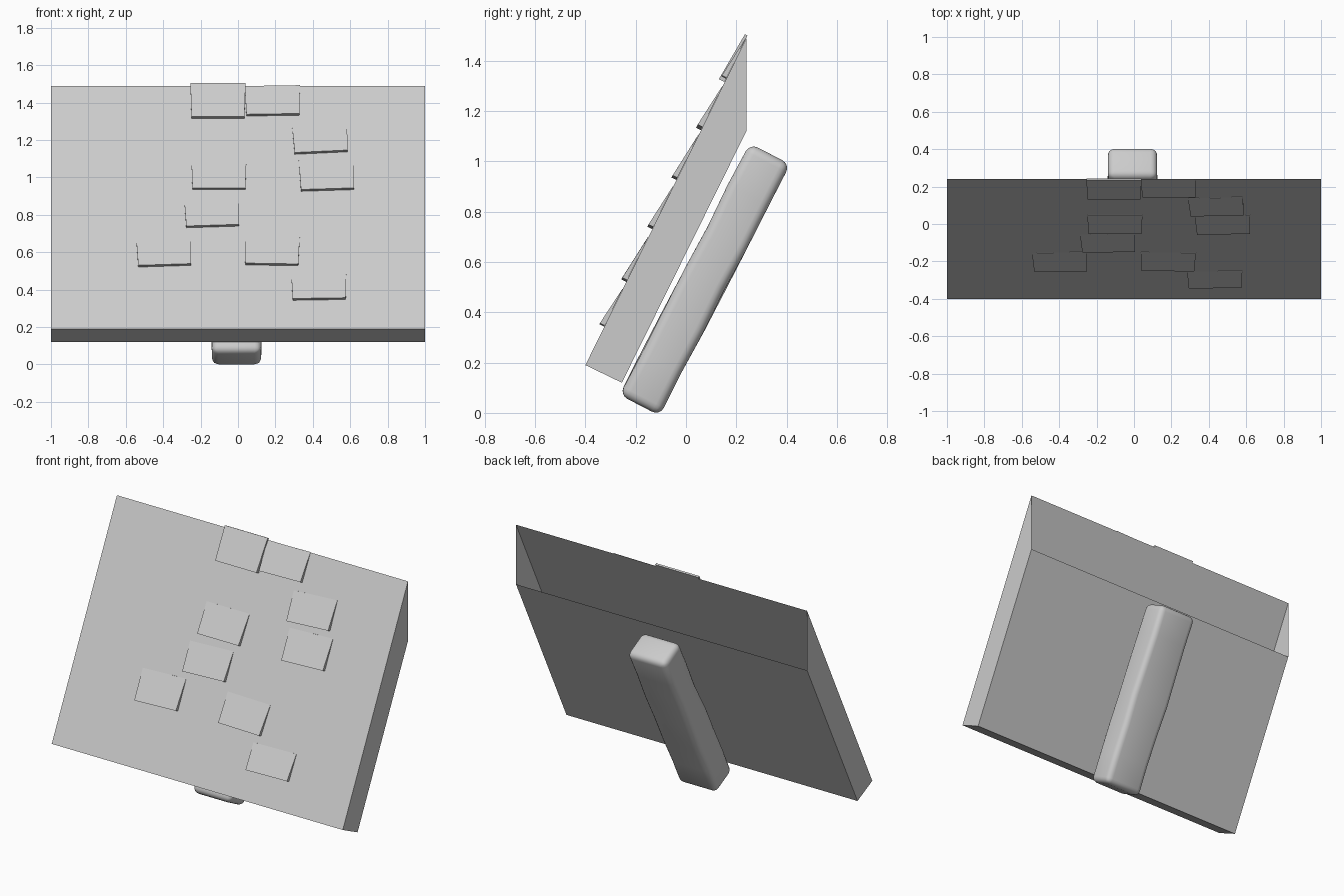
import bpy, bmesh, math, random
from mathutils import Vector, Matrix

random.seed(4)
if "Cube" in bpy.data.objects:
    bpy.data.objects.remove(bpy.data.objects["Cube"])

grey = bpy.data.materials.new("plain_grey")
grey.use_nodes = True
grey.diffuse_color = (0.6, 0.6, 0.6, 1)
grey.node_tree.nodes["Principled BSDF"].inputs["Base Color"].default_value = (0.6, 0.6, 0.6, 1)


def add_object(name, bm):
    bmesh.ops.recalc_face_normals(bm, faces=bm.faces)
    mesh = bpy.data.meshes.new(name)
    bm.to_mesh(mesh)
    bm.free()
    mesh.materials.append(grey)
    obj = bpy.data.objects.new(name, mesh)
    bpy.context.collection.objects.link(obj)
    return obj


# Roof slab: side profile swept across x, open at the upright back edge
profile = [(0.24, 1.49), (-0.40, 0.19), (-0.255, 0.12), (0.24, 1.12)]
bm = bmesh.new()
left, right = [[bm.verts.new((x, y, z)) for y, z in profile] for x in (1, -1)]
bm.faces.new(left)
bm.faces.new(right[::-1])
for i in range(3):
    bm.faces.new((left[i], right[i], right[i + 1], left[i + 1]))
add_object("roof_slab", bm)

# Frame of the sloping front: x across, y up the slope, z outwards
eave = Vector((0, -0.40, 0.19))
up = (Vector((0, 0.24, 1.49)) - eave).normalized()
out = Vector((1, 0, 0)).cross(up)
slope = Matrix.Translation(eave) @ Matrix((Vector((1, 0, 0)), up, out)).transposed().to_4x4()


# Shingle: a slab with a thick lower end that sinks into the slope at its top
def shingle(name, x, z, height, roll=0, lift=0.022, top=0.002):
    bm = bmesh.new()
    bmesh.ops.create_cube(bm, size=1)
    length = height / up.z
    for v in bm.verts:
        upper = v.co.y > 0
        v.co.x *= 0.295 if upper else 0.283
        v.co.y *= length
        v.co.z = (top if upper else lift) if v.co.z > 0 else 0.0005
    place = Matrix.Translation((x, (z - eave.z) / up.z + length / 2, 0))
    bm.transform(slope @ place @ Matrix.Rotation(math.radians(roll), 4, "Z"))
    add_object(name, bm)


shingles = [
    (-0.107, 1.315, 0.185, 0, 0.026, 0.012), (0.185, 1.33, 0.16, 1),
    (0.44, 1.13, 0.16, 3), (0.475, 0.93, 0.17, 2),
    (-0.102, 0.935, 0.17), (-0.138, 0.735, 0.16, 2),
    (-0.395, 0.525, 0.17, 2), (0.182, 0.53, 0.165, -1),
    (0.433, 0.345, 0.145, 1),
]
for number, spec in enumerate(shingles, 1):
    shingle(f"shingle_{number}", *spec)

# Support beam: rounded, slightly uneven timber behind the slab
bm = bmesh.new()
bmesh.ops.create_cube(bm, size=2)
bmesh.ops.scale(bm, vec=(0.132, 0.09, 0.563), verts=bm.verts)
long_edges = [e for e in bm.edges if abs(e.verts[0].co.z - e.verts[1].co.z) > 1]
bmesh.ops.subdivide_edges(bm, edges=long_edges, cuts=5)
for v in bm.verts:
    if abs(v.co.z) < 0.5:
        v.co.x += random.uniform(-0.006, 0.006)
        v.co.y += random.uniform(-0.004, 0.004)
beam = add_object("support_beam", bm)
beam.location = (-0.008, 0.075, 0.53)
beam.rotation_euler.x = math.radians(-27.4)
bevel = beam.modifiers.new("rounded_edges", "BEVEL")
bevel.width = 0.035
bevel.segments = 4
bevel.limit_method = "ANGLE"
bpy.ops.object.select_all(action="DESELECT")
beam.select_set(True)
bpy.context.view_layer.objects.active = beam
bpy.ops.object.shade_smooth()
